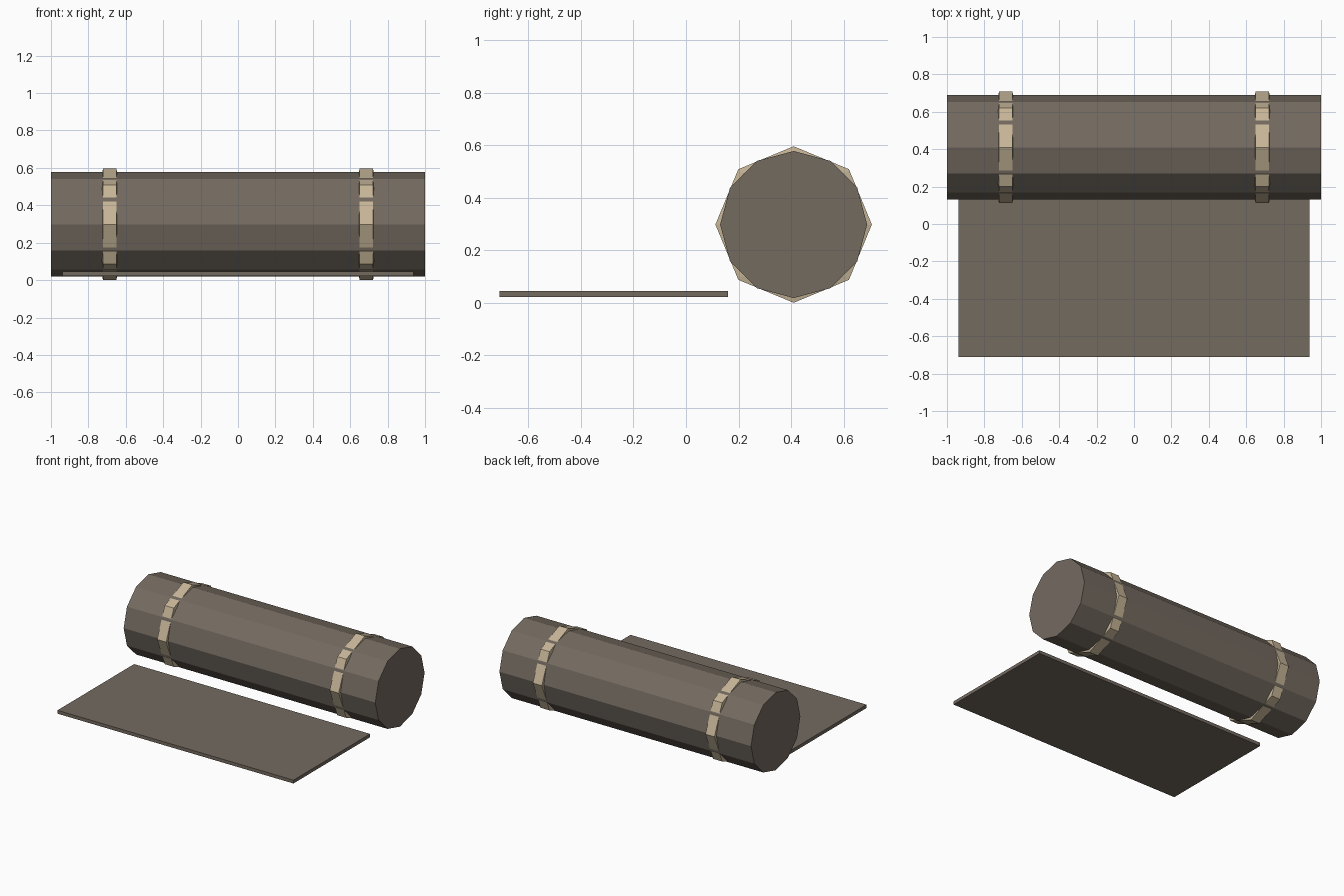
import bpy, bmesh, math

cube = bpy.data.objects.get("Cube")
if cube:
    bpy.data.objects.remove(cube, do_unlink=True)


def make_material(name, rgb):
    mat = bpy.data.materials.new(name)
    mat.use_nodes = True
    color = (*rgb, 1)
    mat.diffuse_color = color
    mat.node_tree.nodes["Principled BSDF"].inputs["Base Color"].default_value = color
    return mat


brown = make_material("brown cloth", (0.175, 0.145, 0.118))
tan = make_material("tan strap", (0.56, 0.46, 0.31))

AXIS_Y, AXIS_Z = 0.41, 0.298


def lathe_x(name, profile, sides, x, mat, closed):
    """Spin (x offset, radius) points around the roll axis, flat shaded."""
    bm = bmesh.new()
    rings = []
    for i in range(sides):
        a = 2 * math.pi * i / sides
        rings.append([bm.verts.new((x + px, AXIS_Y + r * math.cos(a),
                                    AXIS_Z + r * math.sin(a))) for px, r in profile])
    count = len(profile)
    for i in range(sides):
        a, b = rings[i], rings[(i + 1) % sides]
        for j in range(count if closed else count - 1):
            k = (j + 1) % count
            bm.faces.new((a[j], b[j], b[k], a[k]))
    if not closed:
        for j in (0, count - 1):
            bm.faces.new([ring[j] for ring in rings])
    bmesh.ops.recalc_face_normals(bm, faces=bm.faces)
    mesh = bpy.data.meshes.new(name)
    bm.to_mesh(mesh)
    bm.free()
    mesh.materials.append(mat)
    obj = bpy.data.objects.new(name, mesh)
    bpy.context.collection.objects.link(obj)
    return obj


# Rolled bedding: a twelve-sided cylinder
lathe_x("bedroll", [(-1, 0.28), (1, 0.28)], 12, 0, brown, False)

# Eight-sided straps with slightly sloping sides, partly sunk in the roll
strap = [(-0.036, 0.298), (0.036, 0.298), (0.04, 0.275),
         (0.03, 0.24), (-0.03, 0.24), (-0.04, 0.275)]
for side, x in (("left", 0.686), ("right", -0.686)):
    lathe_x(side + "_strap", strap, 8, x, tan, True)

# Flat mat lying in front of the roll
bpy.ops.mesh.primitive_cube_add(size=1, location=(0, -0.275, 0.033))
mat_obj = bpy.context.object
mat_obj.name = "ground_mat"
mat_obj.scale = (1.876, 0.87, 0.024)
mat_obj.data.materials.append(brown)
